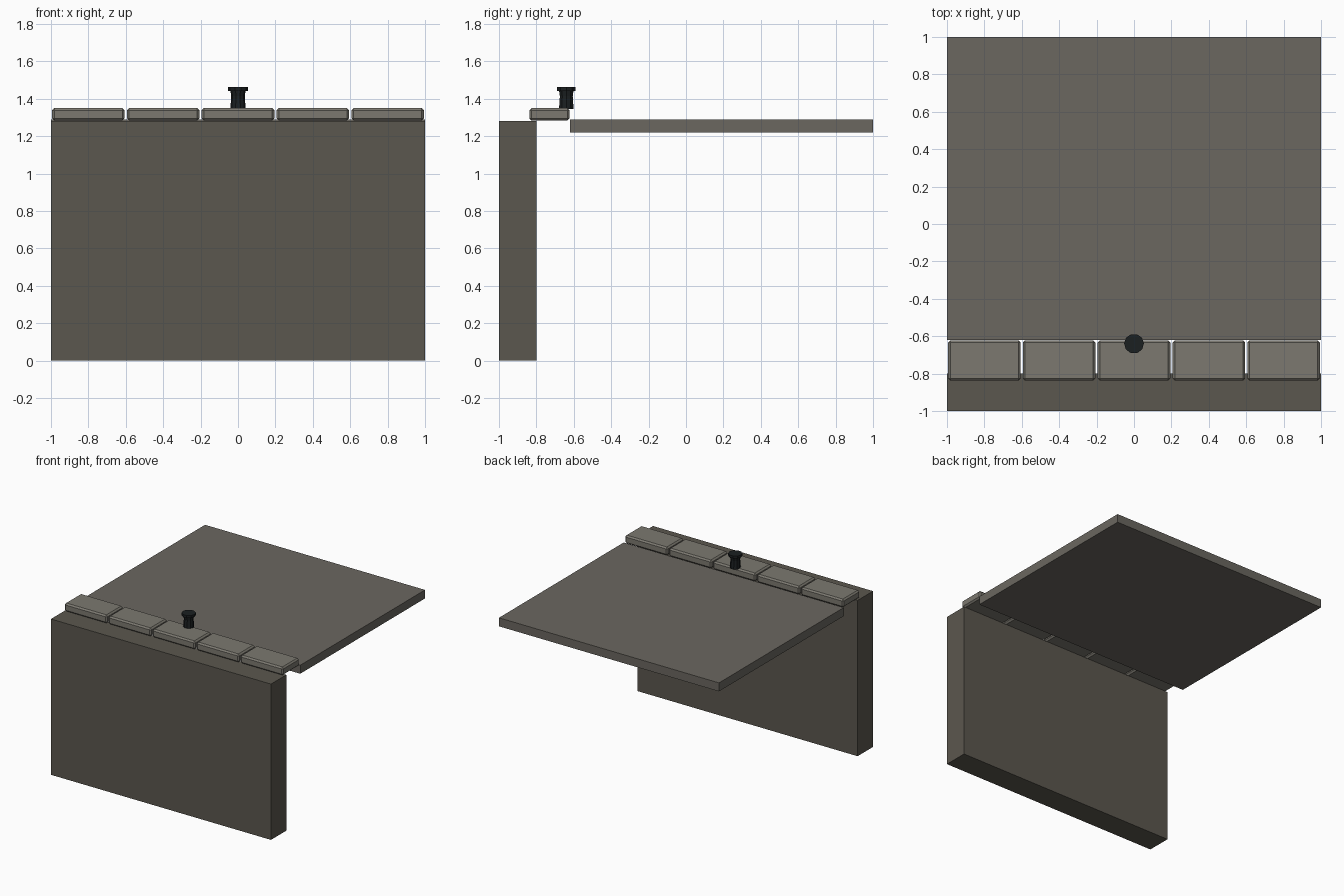
import bpy, bmesh, math

if "Cube" in bpy.data.objects:
    bpy.data.objects.remove(bpy.data.objects["Cube"])


def material(name, rgb):
    m = bpy.data.materials.new(name)
    m.diffuse_color = (*rgb, 1)
    m.use_nodes = True
    m.node_tree.nodes["Principled BSDF"].inputs["Base Color"].default_value = m.diffuse_color
    return m


def finish(name, bm, mat):
    bmesh.ops.recalc_face_normals(bm, faces=bm.faces)
    me = bpy.data.meshes.new(name)
    bm.to_mesh(me)
    bm.free()
    ob = bpy.data.objects.new(name, me)
    bpy.context.collection.objects.link(ob)
    me.materials.append(mat)
    return ob


def box(name, lo, hi, mat, bevel=0):
    bm = bmesh.new()
    bmesh.ops.create_cube(bm, size=1)
    for v in bm.verts:
        v.co = [(a + b) / 2 + c * (b - a) for a, b, c in zip(lo, hi, v.co)]
    if bevel:
        bmesh.ops.bevel(bm, geom=bm.edges[:], offset=bevel, segments=1,
                        profile=0.5, affect='EDGES')
    return finish(name, bm, mat)


def lathe(name, profile, centre, sides, mat):
    bm = bmesh.new()
    rings = []
    for r, z in profile:
        rings.append([bm.verts.new((centre[0] + r * math.cos(2 * math.pi * i / sides),
                                    centre[1] + r * math.sin(2 * math.pi * i / sides), z))
                      for i in range(sides)])
    for a, b in zip(rings, rings[1:]):
        for i in range(sides):
            j = (i + 1) % sides
            bm.faces.new((a[i], a[j], b[j], b[i]))
    bm.faces.new(rings[0])
    bm.faces.new(rings[-1])
    return finish(name, bm, mat)


wall_mat = material("wall_stone", (0.105, 0.095, 0.077))
deck_mat = material("paving", (0.145, 0.135, 0.117))
coping_mat = material("coping_stone", (0.20, 0.19, 0.162))
iron_mat = material("dark_iron", (0.011, 0.014, 0.015))

# Quay wall and paved deck
box("quay_wall", (-1, -1, 0), (1, -0.8, 1.28), wall_mat)
box("deck_slab", (-1, -0.62, 1.22), (1, 1, 1.29), deck_mat)

# Row of bevelled coping stones bridging wall and deck
for i in range(5):
    x = -0.8 + 0.4 * i
    box(f"coping_stone_{i + 1}", (x - 0.194, -0.838, 1.283),
        (x + 0.194, -0.622, 1.35), coping_mat, 0.012)

# Mooring bollard with a flared foot, waist and flat cap
lathe("bollard_post", [(0.041, 1.345), (0.034, 1.445)], (0, -0.64), 10, iron_mat)
lathe("bollard_collar", [(0.034, 1.40), (0.041, 1.445)], (0, -0.64), 10, iron_mat)
lathe("bollard_cap", [(0.053, 1.442), (0.053, 1.462)], (0, -0.64), 10, iron_mat)
